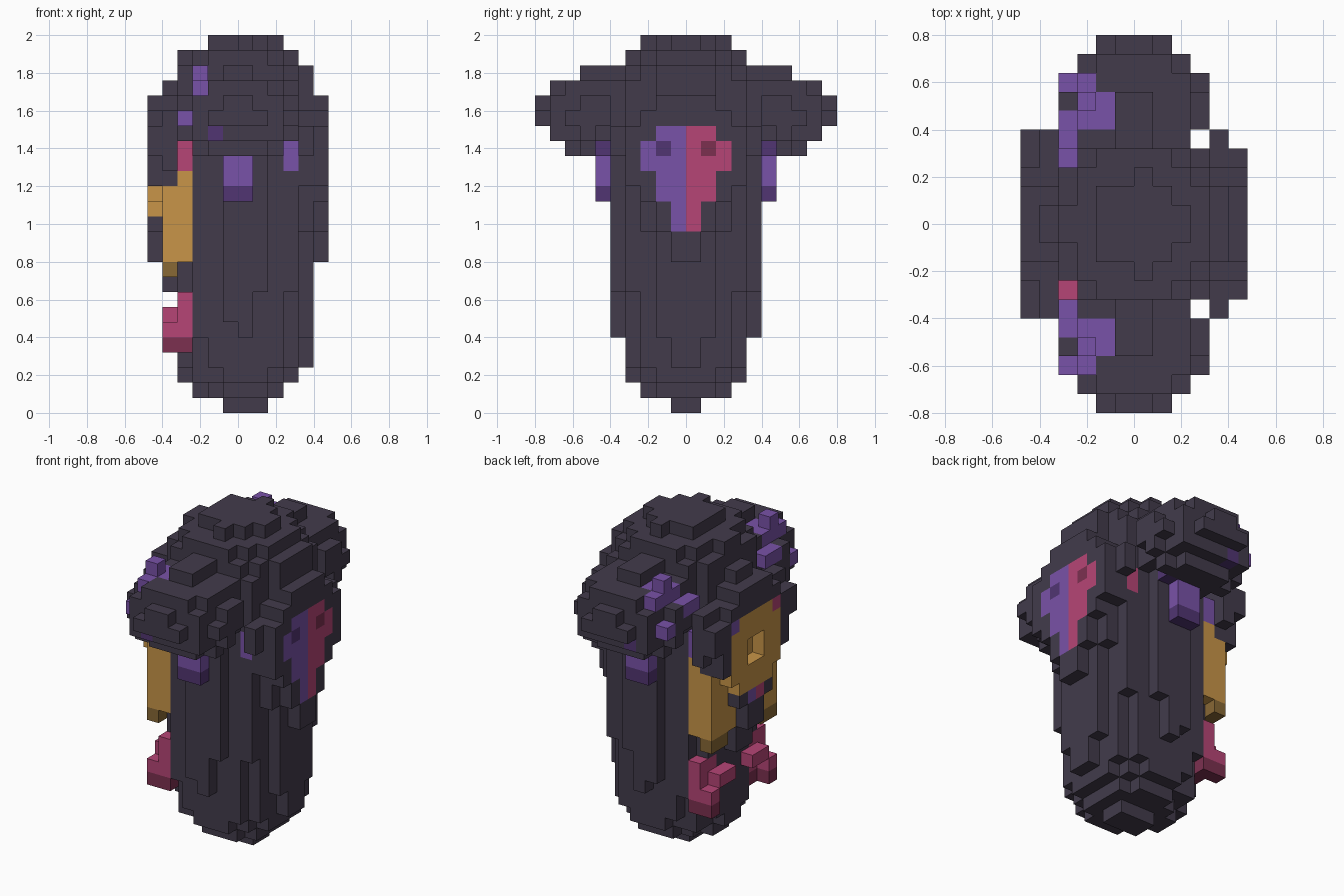
import bpy, bmesh
from math import ceil, floor
from mathutils import Vector

U = 0.08  # block size
cube = bpy.data.objects.get("Cube")
if cube:
    bpy.data.objects.remove(cube, do_unlink=True)

COLOURS = {
    "charcoal": (66, 59, 75), "purple": (121, 82, 168), "dark purple": (81, 53, 114),
    "gold": (200, 149, 72), "dark gold": (136, 104, 53),
    "pink": (182, 69, 118), "dark pink": (124, 48, 80),
}


def material(name, rgb):
    lin = [((c / 255 + 0.055) / 1.055) ** 2.4 for c in rgb] + [1]
    m = bpy.data.materials.new(name)
    m.use_nodes = True
    m.diffuse_color = lin
    m.node_tree.nodes["Principled BSDF"].inputs["Base Color"].default_value = lin
    return m


MATS = {n: material(n, c) for n, c in COLOURS.items()}
cells = {}  # block position -> (part, colour)


def blob(part, centre, half):
    """Fill an ellipsoid; a thin one gives a disc."""
    spans = [range(floor(c - h), ceil(c + h)) for c, h in zip(centre, half)]
    for x in spans[0]:
        for y in spans[1]:
            for z in spans[2]:
                p = (x + 0.5, y + 0.5, z + 0.5)
                if sum(((a - c) / h) ** 2 for a, c, h in zip(p, centre, half)) <= 1:
                    cells.setdefault((x, y, z), (part, "charcoal"))


def box(part, colour, xs, ys, zs, sides=(1, -1)):
    """Fill a box given for +y, on one or both sides of the middle."""
    for s in sides:
        for x in range(*xs):
            for y in range(*ys):
                for z in range(*zs):
                    cells[(x, y if s > 0 else -y - 1, z)] = (part, colour)


def paint(colour, xs, ys, zs, sides=(1, -1)):
    """Recolour the blocks already there."""
    for s in sides:
        for x in range(*xs):
            for y in range(*ys):
                for z in range(*zs):
                    k = (x, y if s > 0 else -y - 1, z)
                    if k in cells:
                        cells[k] = (cells[k][0], colour)


# Body and head: stacked round layers (part, first z, last z, radius)
for part, z0, z1, r in [
        ("body", 0, 1, 1.4), ("body", 1, 2, 2.85), ("body", 2, 3, 3.8), ("body", 3, 5, 4.3),
        ("body", 5, 6, 4.53), ("body", 6, 8, 4.6), ("body", 8, 15, 4.8), ("head", 15, 22, 4.8),
        ("head", 22, 23, 4.6), ("head", 23, 24, 4.0), ("head", 24, 25, 2.6)]:
    for z in range(z0, z1):
        blob(part, (0.25, 0, z + 0.5), (r, r, 0.5))

# Rounded side lobes of the head
for s in (1, -1):
    blob("ears", (0, 6.2 * s, 19.75), (3.89, 3.6, 2.96))

# Raised shields on both broad faces, each with a narrow tail
for part, inner, outer in (("face_plate", -5, -6), ("rear_plate", 4, 5)):
    blob(part, (inner + 0.5, 0, 17), (0.5, 4.3, 4.3))
    box(part, "charcoal", (inner, inner + 1), (0, 3), (12, 16))
    blob(part, (outer + 0.5, 0, 17), (0.5, 4, 4))
    box(part, "charcoal", (outer, outer + 1), (0, 1), (10, 13))
    box(part, "charcoal", (outer, outer + 1), (0, 2), (12, 14))
    box(part, "charcoal", (inner, inner + 1), (4, 5), (17, 19))
box("face_plate", "charcoal", (-6, -5), (4, 5), (17, 19))
box("face_plate", "charcoal", (-5, -4), (3, 5), (16, 20))

# Two-coloured mark on the rear plate
for colour, side in (("purple", -1), ("pink", 1)):
    paint(colour, (5, 6), (0, 1), (12, 19), (side,))
    paint(colour, (5, 6), (1, 2), (14, 19), (side,))
    paint(colour, (5, 6), (2, 3), (16, 18), (side,))
    paint("dark " + colour, (5, 6), (1, 2), (17, 18), (side,))

# Ring with a recessed centre on the face plate
paint("gold", (-6, -5), (0, 3), (14, 18))
paint("gold", (-6, -5), (0, 2), (13, 19))
for colour, side in (("purple", 1), ("pink", -1)):
    paint(colour, (-6, -5), (2, 3), (18, 19), (side,))
    paint(colour, (-6, -5), (0, 1), (12, 13), (side,))
paint("gold", (-5, -4), (0, 2), (14, 18))
for y in (-1, 0):
    for z in (15, 16):
        cells.pop((-6, y, z), None)

# Cheek guards
box("cheek_guards", "gold", (-5, -4), (1, 4), (10, 15))
box("cheek_guards", "gold", (-4, -3), (2, 4), (10, 16))
box("cheek_guards", "dark gold", (-5, -4), (2, 4), (9, 10))

# Corner spots on the head, swapping colour from face to rear
for colour, face_side in (("purple", 1), ("pink", -1)):
    box("face_spots", colour, (-4, -3), (3, 4), (16, 18), (face_side,))
    box("rear_spots", colour, (3, 4), (3, 4), (16, 18), (-face_side,))

# Hands with inward prongs
box("hands", "pink", (-4, -3), (2, 4), (4, 8))
box("hands", "pink", (-5, -4), (3, 4), (4, 6))
box("hands", "pink", (-5, -4), (1, 3), (6, 7))
paint("dark pink", (-5, -3), (2, 4), (4, 5))

# Blocks hanging below the lobes
box("ear_drops", "purple", (-1, 1), (5, 6), (14, 18))
paint("dark purple", (-1, 1), (5, 6), (14, 15))
paint("dark purple", (1, 2), (5, 6), (17, 18))

# Crystal bumps and patches on the lobes
box("ear_bumps", "purple", (-3, -2), (6, 7), (21, 23))
box("ear_bumps", "purple", (-4, -3), (4, 6), (20, 21))
box("ear_bumps", "purple", (-4, -3), (7, 8), (19, 20))
paint("purple", (-3, -2), (5, 8), (21, 22))
paint("purple", (-2, -1), (5, 7), (21, 22))
paint("dark purple", (-2, -1), (8, 9), (18, 19))

# Turn each part into a mesh of its exposed block faces
DIRS = [Vector(d) for d in ((1, 0, 0), (-1, 0, 0), (0, 1, 0), (0, -1, 0), (0, 0, 1), (0, 0, -1))]
for part in sorted({p for p, c in cells.values()}):
    bm = bmesh.new()
    verts = {}
    used = []
    for pos, (p, colour) in cells.items():
        if p != part:
            continue
        if colour not in used:
            used.append(colour)
        mid = Vector(pos) + Vector((0.5, 0.5, 0.5))
        for n in DIRS:
            if tuple(int(a + b) for a, b in zip(pos, n)) in cells:
                continue
            u = Vector((n.y, n.z, n.x))
            v = n.cross(u)
            ring = []
            for a, b in ((-1, -1), (1, -1), (1, 1), (-1, 1)):
                co = mid + (n + u * a + v * b) / 2
                key = tuple(round(c) for c in co)
                if key not in verts:
                    verts[key] = bm.verts.new(Vector(key) * U)
                ring.append(verts[key])
            bm.faces.new(ring).material_index = used.index(colour)
    mesh = bpy.data.meshes.new(part)
    bm.to_mesh(mesh)
    bm.free()
    for colour in used:
        mesh.materials.append(MATS[colour])
    bpy.context.collection.objects.link(bpy.data.objects.new(part, mesh))
